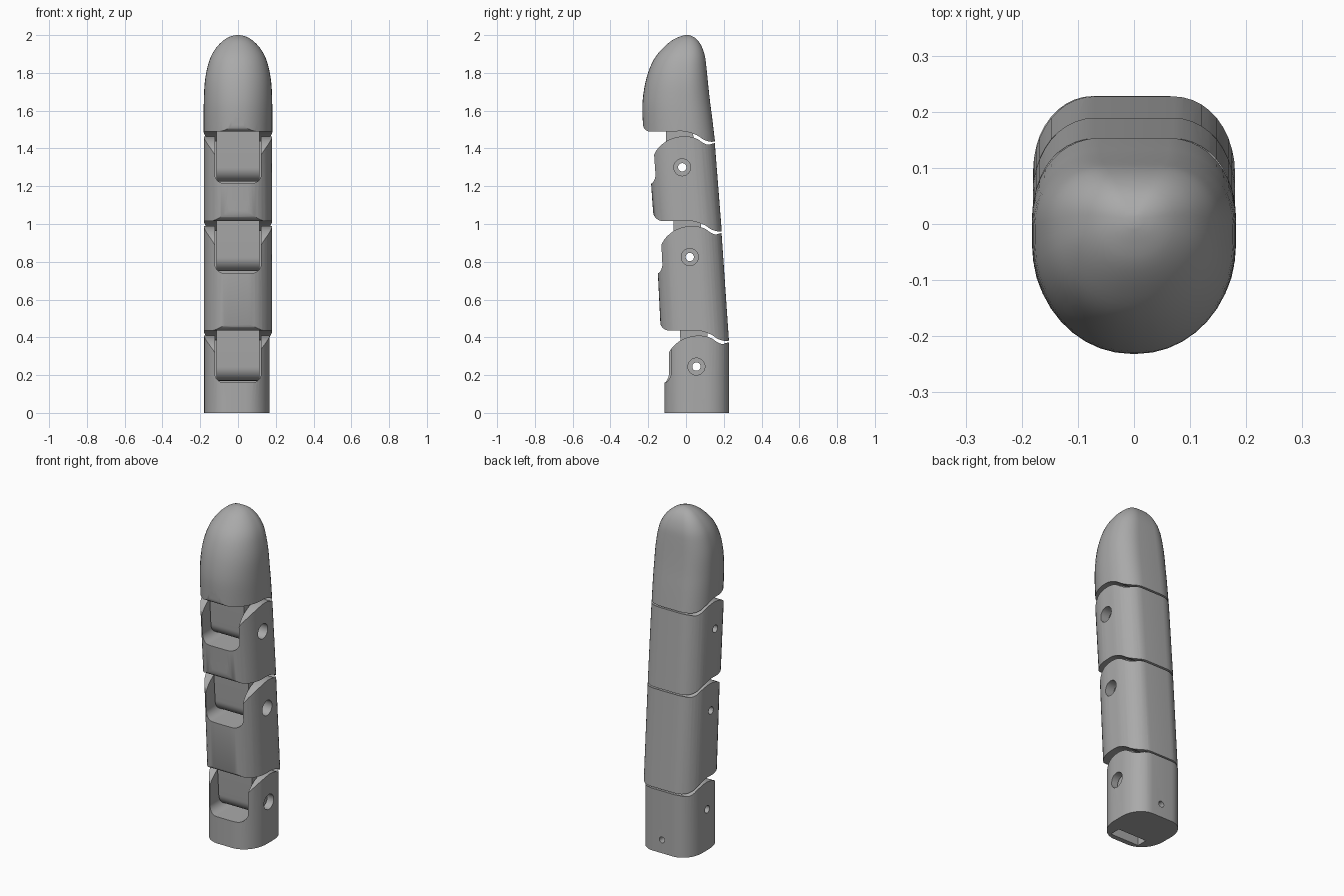
import bpy, bmesh
from math import sin, cos, pi
from mathutils import Vector

if "Cube" in bpy.data.objects:
    bpy.data.objects.remove(bpy.data.objects["Cube"])

grey = bpy.data.materials.new("matte_grey")
grey.use_nodes = True
grey.diffuse_color = (0.4, 0.4, 0.4, 1)
grey.node_tree.nodes["Principled BSDF"].inputs["Base Color"].default_value = (0.4, 0.4, 0.4, 1)


def smooth(points, steps=4):
    """Refine an open line of points of any dimension with a Catmull-Rom spline."""
    p = [points[0]] + list(points) + [points[-1]]
    out = []
    for a, b, c, d in zip(p, p[1:], p[2:], p[3:]):
        for k in range(steps):
            t = k / steps
            out.append(tuple(0.5 * (2 * q + (r - o) * t + (2 * o - 5 * q + 4 * r - s) * t * t
                                    + (3 * q - o - 3 * r + s) * t ** 3)
                             for o, q, r, s in zip(a, b, c, d)))
    return out + [points[-1]]


def arc(cx, cy, r, start, end, n=12):
    return [(cx + r * cos(start + (end - start) * i / n),
             cy + r * sin(start + (end - start) * i / n)) for i in range(n + 1)]


def loft(name, rings):
    """Skin a stack of equal rings and cap both ends."""
    bm = bmesh.new()
    rows = [[bm.verts.new(p) for p in ring] for ring in rings]
    for low, high in zip(rows, rows[1:]):
        for i in range(len(low)):
            bm.faces.new((low[i - 1], low[i], high[i], high[i - 1]))
    bm.faces.new(rows[0])
    bm.faces.new(rows[-1])
    bmesh.ops.recalc_face_normals(bm, faces=bm.faces)
    mesh = bpy.data.meshes.new(name)
    bm.to_mesh(mesh)
    bm.free()
    mesh.materials.append(grey)
    obj = bpy.data.objects.new(name, mesh)
    bpy.context.collection.objects.link(obj)
    return obj


def prism_x(name, profile, a, b):
    return loft(name, [[(x, y, z) for y, z in profile] for x in (a, b)])


def prism_y(name, profile, a, b):
    return loft(name, [[(x, y, z) for x, z in profile] for y in (a, b)])


def boolean(obj, cutter, operation="DIFFERENCE"):
    """Apply a boolean and throw the cutter away."""
    cutter.hide_render = True
    mod = obj.modifiers.new("cut", "BOOLEAN")
    mod.operation, mod.object, mod.solver = operation, cutter, "EXACT"
    bpy.context.view_layer.objects.active = obj
    bpy.ops.object.modifier_apply(modifier=mod.name)
    bpy.data.objects.remove(cutter)


def finish(obj):
    bpy.ops.object.select_all(action="DESELECT")
    obj.select_set(True)
    bpy.context.view_layer.objects.active = obj
    bpy.ops.object.shade_smooth_by_angle(angle=0.6)


def section(z, y0, y1, half, front, back, shift=0.0, n=10):
    """Rounded outline; front and back hold corner sizes as fractions of width and depth."""
    pts = []
    for sx, sy, start, (fx, fy) in ((1, 1, 0, back), (-1, 1, pi / 2, back),
                                    (-1, -1, pi, front), (1, -1, 1.5 * pi, front)):
        rx, ry = half * fx, (y1 - y0) * fy
        cx, cy = sx * (half - rx), (y1 - ry if sy > 0 else y0 + ry)
        for i in range(n + 1):
            t = start + i / n * pi / 2
            pts.append((shift + cx + rx * cos(t), cy + ry * sin(t), z))
    return pts


def at(pin, points):
    return [(pin[0] + y, pin[1] + z) for y, z in points]


# Knuckle top, from back to front, measured from the pin inside it
TOP = smooth([(.5, .135), (.2, .13), (.14, .12), (.11, .13), (.08, .15), (.04, .162), (-.01, .163),
              (-.07, .146), (-.12, .11), (-.15, .065), (-.17, 0), (-.23, -.1), (-.5, -.2)])
# Underside, from the middle to the back, measured from the pin below it
UNDER = smooth([(-.05, .19), (.015, .19), (.075, .171), (.115, .146), (.155, .135), (.2, .138), (.5, .14)])


def segment(name, rings, front, back, below=None, above=None, fillet=.055, reach=.195, shift=0.0):
    obj = loft(name, [section(*r, front, back, shift) for r in rings])
    # Side silhouette
    if below:
        corner = arc(fillet - reach, .19 + fillet, fillet, pi, 1.5 * pi)
        profile = at(below, [(-reach - .003, .19 + 2 * fillet), (-.5, .19 + 3 * fillet)][::-1] + corner + UNDER)
    else:
        profile = [(-.5, -.2), (.5, -.2)]
    profile += at(above, TOP) if above else [(.6, 2.5), (-.6, 2.5)]
    boolean(obj, prism_x("silhouette", profile, -.5, .5), "INTERSECT")
    if above:
        # Front slot with rounded lower corners
        y, z = above
        w, r = .123, .05
        slot = ([(w, z + .4), (-w, z + .4)] + arc(r - w, z - .085 + r, r, pi, 1.5 * pi)
                + arc(w - r, z - .085 + r, r, 1.5 * pi, 2 * pi))
        boolean(obj, prism_y("slot", slot, -.6, y + .095))
        # Pin hole, wider on one side
        boolean(obj, prism_x("pin_hole", arc(y, z, .022, 0, 2 * pi, 24)[:-1], -.5, .15))
        boolean(obj, prism_x("pin_head_hole", arc(y, z, .045, 0, 2 * pi, 32)[:-1], .1, .5))
    return obj


def hinge(name, pin):
    """Rounded tongue that hangs from a segment into the slot below."""
    r = .075
    profile = at(pin, arc(0, 0, r, pi, 2 * pi, 24) + [(r, .06), (.06, .14), (.055, .23), (-.088, .23), (-.085, .14)])
    obj = prism_x(name, profile, -.114, .114)
    boolean(obj, prism_x("pin_hole", arc(*pin, .022, 0, 2 * pi, 24)[:-1], -.5, .5))
    finish(obj)


PINS = [(.055, .245), (.02, .825), (-.02, 1.30)]
FRONT, BACK = (.72, .43), (.61, .37)

# Base with a bottom opening and a small hole in the back
base = segment("base_segment", [(0, -.115, .228, .173), (.6, -.115, .228, .173)], FRONT, BACK,
               above=PINS[0], shift=-.006)
boolean(base, prism_x("opening", [(-.085, -.1), (-.02, -.1), (-.02, .11), (-.085, .11)], -.1, .09))
boolean(base, prism_y("back_hole", arc(0, .08, .018, 0, 2 * pi, 20)[:-1], .12, .5))
finish(base)

# Two middle segments, leaning forward
finish(segment("lower_segment", [(.3, -.127, .233, .18), (1.1, -.167, .178, .18)],
               FRONT, BACK, PINS[0], PINS[1]))
finish(segment("upper_segment", [(.85, -.16, .198, .18), (1.6, -.211, .139, .18)],
               FRONT, BACK, PINS[1], PINS[2]))

# Rounded tip
tip_rings = smooth([(1.38, -.222, .16, .18), (1.55, -.23, .14, .182), (1.65, -.23, .127, .181),
                    (1.75, -.215, .116, .176), (1.83, -.19, .108, .162), (1.89, -.158, .1, .142),
                    (1.94, -.113, .083, .11), (1.975, -.07, .06, .073), (1.993, -.03, .035, .04),
                    (2.0, -.005, .015, .01)], 3)
finish(segment("tip_segment", tip_rings, (.97, .54), (.66, .35), PINS[2], fillet=.035, reach=.207))

for label, pin in zip(("lower", "middle", "upper"), PINS):
    hinge(label + "_hinge", pin)
